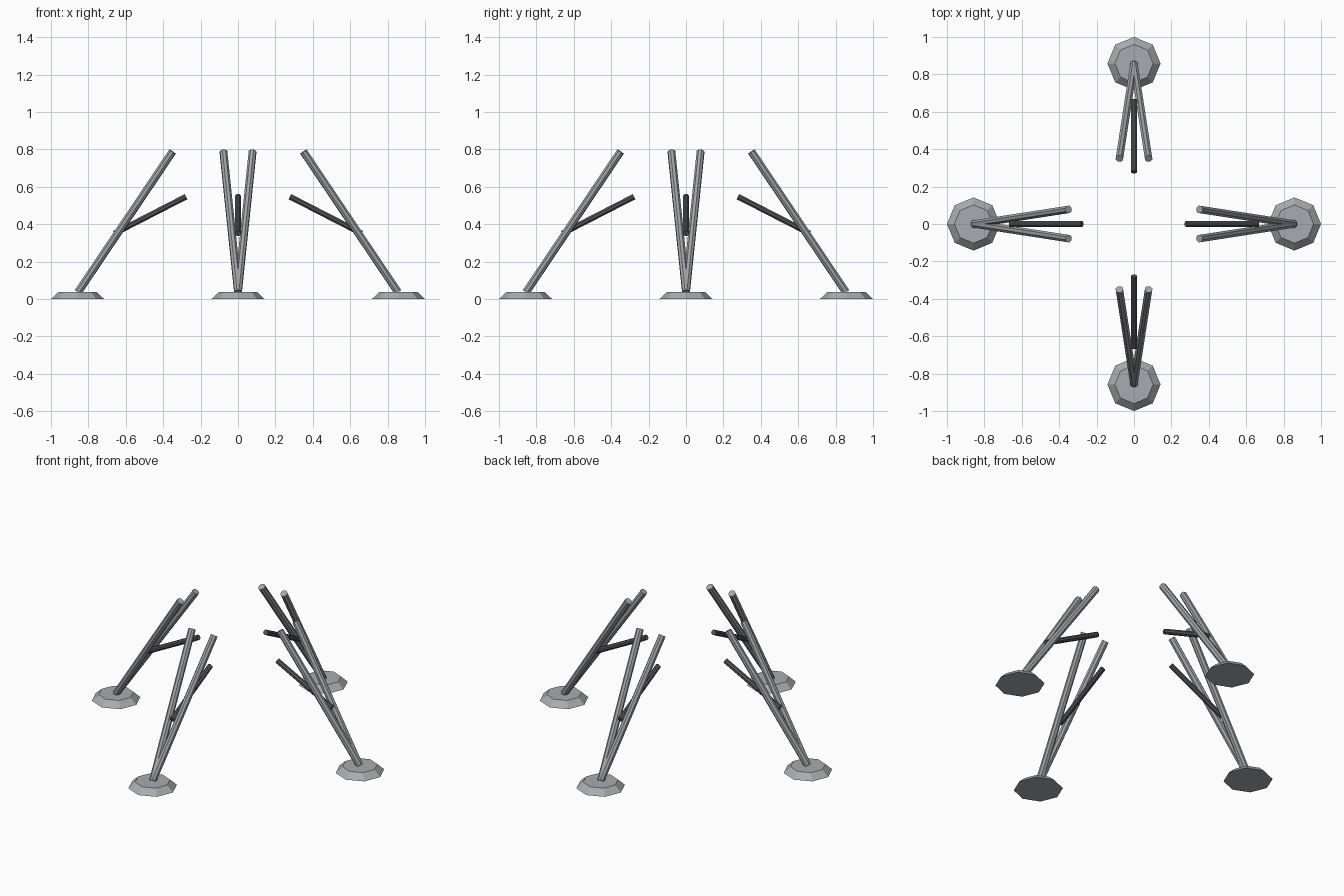
import bpy, math
from mathutils import Vector, Matrix

if "Cube" in bpy.data.objects:
    bpy.data.objects.remove(bpy.data.objects["Cube"])


def material(name, rgb):
    m = bpy.data.materials.new(name)
    m.diffuse_color = (*rgb, 1)
    m.use_nodes = True
    m.node_tree.nodes["Principled BSDF"].inputs["Base Color"].default_value = m.diffuse_color
    return m


PAD = material("pad grey", (0.40, 0.41, 0.44))
STRUT = material("strut grey", (0.36, 0.37, 0.39))
DARK = material("dark grey", (0.09, 0.09, 0.10))


def cone(name, a, b, r1, r2, sides, mat, turn, roll=0.0):
    """Capped cone from a to b, turned about z to its leg position."""
    a, b = Vector(a), Vector(b)
    bpy.ops.mesh.primitive_cone_add(vertices=sides, radius1=r1, radius2=r2, depth=(b - a).length)
    ob = bpy.context.object
    ob.name = name
    rot = (b - a).to_track_quat('Z', 'Y').to_matrix().to_4x4()
    ob.data.transform(Matrix.Rotation(turn, 4, 'Z') @ Matrix.Translation((a + b) / 2)
                      @ rot @ Matrix.Rotation(roll, 4, 'Z'))
    ob.data.materials.append(mat)


for i, side in enumerate(("right", "back", "left", "front")):
    t = i * math.pi / 2
    # octagonal foot pad
    cone(side + "_foot_pad", (0.858, 0, 0), (0.858, 0, 0.037), 0.142, 0.102, 8, PAD, t)
    # pair of main struts spreading upwards
    for s, tag in ((1, "a"), (-1, "b")):
        cone(f"{side}_main_strut_{tag}", (0.855, 0, 0.037), (0.35, s * 0.078, 0.788),
             0.0215, 0.0215, 8, STRUT, t, math.pi / 8)
    # thin dark brace
    cone(side + "_brace", (0.662, 0, 0.35), (0.278, 0, 0.547), 0.0165, 0.0165, 8, DARK, t, math.pi / 8)
